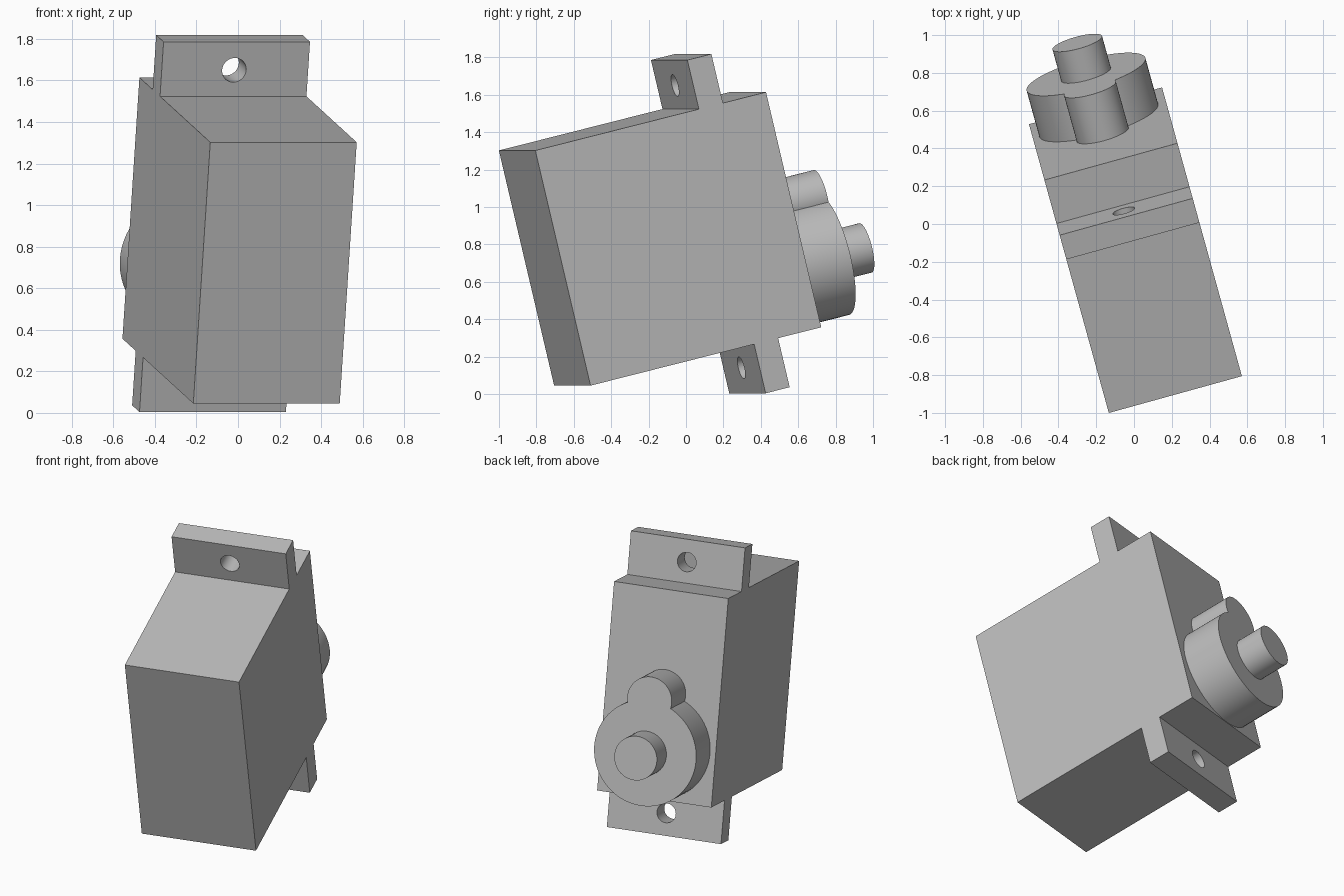
import bpy, bmesh
from math import radians
from mathutils import Matrix, Vector

cube = bpy.data.objects.get("Cube")
if cube:
    bpy.data.objects.remove(cube, do_unlink=True)

grey = bpy.data.materials.new("plain grey")
grey.use_nodes = True
grey.diffuse_color = (0.5, 0.5, 0.5, 1)
grey.node_tree.nodes["Principled BSDF"].inputs["Base Color"].default_value = (0.5, 0.5, 0.5, 1)

# The whole motor is modelled upright, then tilted into its pose
POSE = (Matrix.Translation((-0.215, -0.705, 0.045))
        @ Matrix.Rotation(radians(15.46), 4, 'Z')
        @ Matrix.Rotation(radians(13.7), 4, 'X'))

WIDTH, DEPTH, HEIGHT = 0.731, 1.317, 1.294
MID = WIDTH / 2
TAB_FRONT, TAB_BACK, TAB_HEIGHT = 0.934, 1.071, 0.27
BOSS_Z, BOSS_BACK = 0.33, DEPTH + 0.26


def finish(name, bm):
    bm.transform(POSE)
    mesh = bpy.data.meshes.new(name)
    bm.to_mesh(mesh)
    bm.free()
    mesh.materials.append(grey)
    obj = bpy.data.objects.new(name, mesh)
    bpy.context.collection.objects.link(obj)
    return obj


def box(name, low, high):
    low, high = Vector(low), Vector(high)
    bm = bmesh.new()
    bmesh.ops.create_cube(bm, size=1, matrix=Matrix.Translation((low + high) / 2)
                          @ Matrix.Diagonal((high - low).to_4d()))
    return finish(name, bm)


def rod(name, x, z, radius, front, back):
    """Cylinder running from front to back."""
    bm = bmesh.new()
    bmesh.ops.create_cone(bm, cap_ends=True, segments=64, radius1=radius, radius2=radius,
                          depth=back - front,
                          matrix=Matrix.Translation((x, (front + back) / 2, z))
                          @ Matrix.Rotation(radians(-90), 4, 'X'))
    return finish(name, bm)


def activate(obj):
    bpy.ops.object.select_all(action='DESELECT')
    obj.select_set(True)
    bpy.context.view_layer.objects.active = obj


def combine(obj, tool, operation):
    mod = obj.modifiers.new("combine", 'BOOLEAN')
    mod.operation, mod.object, mod.solver = operation, tool, 'EXACT'
    activate(obj)
    bpy.ops.object.modifier_apply(modifier=mod.name)
    bpy.data.objects.remove(tool, do_unlink=True)


# Case
parts = [box("motor_case", (0, 0, 0), (WIDTH, DEPTH, HEIGHT))]

# Mounting tabs, each with a screw hole
for name, low, high, hole in (
        ("upper_mounting_tab", HEIGHT, HEIGHT + TAB_HEIGHT, HEIGHT + 0.13),
        ("lower_mounting_tab", -TAB_HEIGHT, 0, -0.13)):
    tab = box(name, (0, TAB_FRONT, low), (WIDTH, TAB_BACK, high))
    combine(tab, rod("hole_cutter", MID - 0.004, hole, 0.06, TAB_FRONT - 0.1, TAB_BACK + 0.1),
            'DIFFERENCE')
    parts.append(tab)

# Gear housing: a large disc merged with a small one on its rim
housing = rod("gear_housing", MID - 0.004, BOSS_Z, 0.326, DEPTH, BOSS_BACK)
combine(housing, rod("small_gear_housing", MID - 0.004, BOSS_Z + 0.33, 0.142, DEPTH, BOSS_BACK),
        'UNION')
parts.append(housing)

# Output shaft
parts.append(rod("output_shaft", MID - 0.004, BOSS_Z, 0.136, BOSS_BACK, BOSS_BACK + 0.178))

for part in parts:
    activate(part)
    bpy.ops.object.shade_smooth_by_angle(angle=radians(30))
